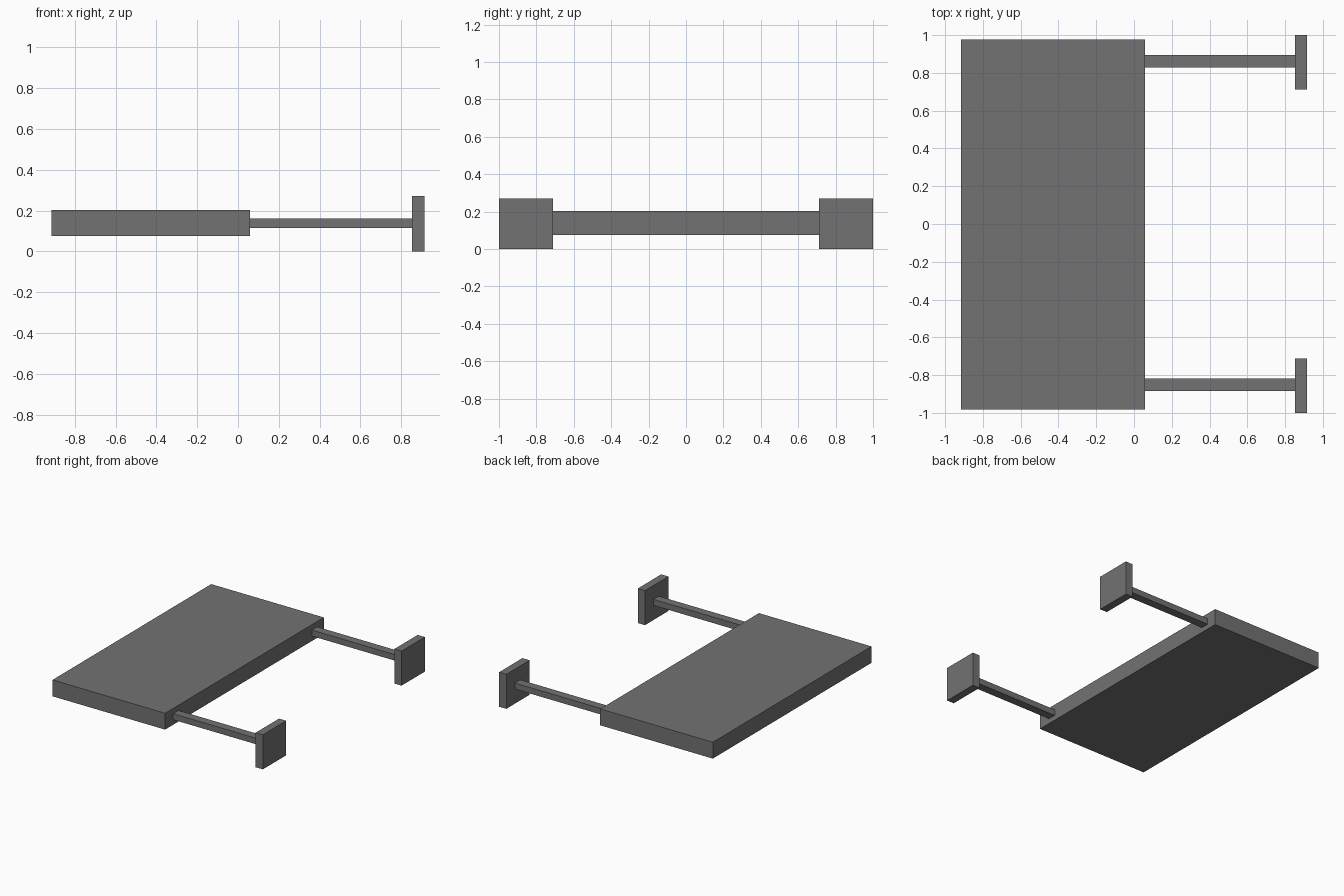
import bpy
import bmesh
from mathutils import Vector

cube = bpy.data.objects.get("Cube")
if cube:
    bpy.data.objects.remove(cube, do_unlink=True)

# Single grey finish
grey = bpy.data.materials.new("mid_grey")
grey.use_nodes = True
colour = (0.17, 0.17, 0.17, 1)
grey.diffuse_color = colour
grey.node_tree.nodes["Principled BSDF"].inputs["Base Color"].default_value = colour


def box(name, low, high):
    """Flat-faced box between two opposite corners."""
    low, high = Vector(low), Vector(high)
    centre, size = (low + high) / 2, high - low
    bm = bmesh.new()
    bmesh.ops.create_cube(bm, size=1)
    bmesh.ops.scale(bm, vec=size, verts=bm.verts)
    mesh = bpy.data.meshes.new(name)
    bm.to_mesh(mesh)
    bm.free()
    mesh.materials.append(grey)
    obj = bpy.data.objects.new(name, mesh)
    obj.location = centre
    bpy.context.collection.objects.link(obj)
    return obj


# Broad slab
slab_edge = 0.058
box("slab", (-0.915, -0.983, 0.075), (slab_edge, 0.976, 0.203))

# Two arms, each a flat rod ending in an upright plate
plate_inner, plate_outer = 0.853, 0.915
for side, rod_y, plate_y in (("front", -0.85, -0.856), ("back", 0.861, 0.856)):
    box(side + "_rod", (slab_edge, rod_y - 0.033, 0.114),
        (plate_inner, rod_y + 0.033, 0.161))
    box(side + "_end_plate", (plate_inner, plate_y - 0.144, 0),
        (plate_outer, plate_y + 0.144, 0.27))
